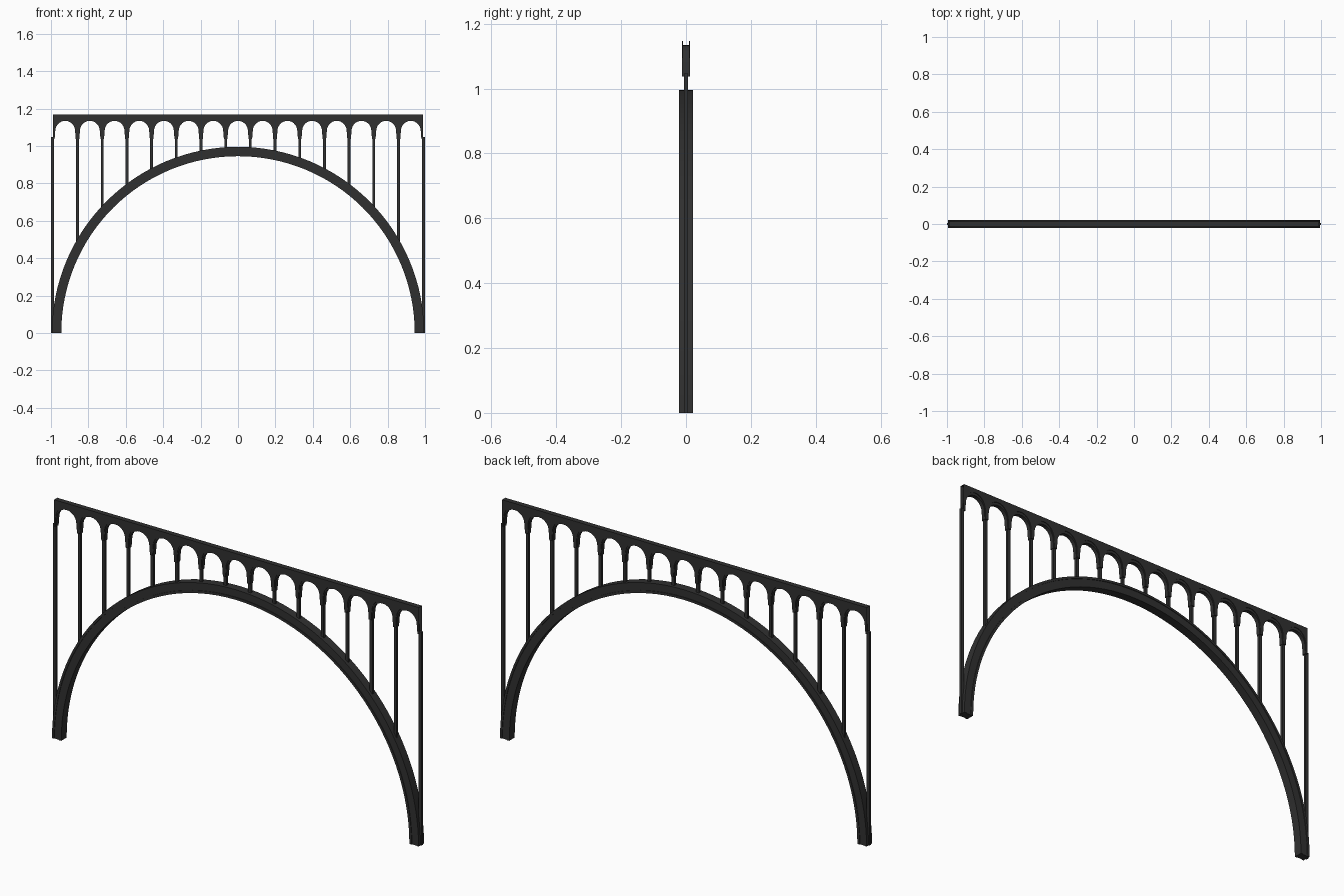
import bpy, bmesh, math

cube = bpy.data.objects.get("Cube")
if cube:
    bpy.data.objects.remove(cube, do_unlink=True)

iron = bpy.data.materials.new("dark_iron")
iron.use_nodes = True
COLOUR = (0.03, 0.03, 0.03, 1)
iron.diffuse_color = COLOUR
iron.node_tree.nodes["Principled BSDF"].inputs["Base Color"].default_value = COLOUR

BAYS = 15
END_X = 0.99
BAY = 2 * END_X / BAYS
DECK_TOP = 1.168
CORBEL_BOTTOM = 1.037
SPRING = 1.08


def finish(name, bm, smooth=False):
    bmesh.ops.recalc_face_normals(bm, faces=bm.faces)
    mesh = bpy.data.meshes.new(name)
    bm.to_mesh(mesh)
    bm.free()
    mesh.materials.append(iron)
    obj = bpy.data.objects.new(name, mesh)
    bpy.context.collection.objects.link(obj)
    if smooth:
        bpy.ops.object.select_all(action='DESELECT')
        obj.select_set(True)
        bpy.context.view_layer.objects.active = obj
        bpy.ops.object.shade_smooth_by_angle(angle=math.radians(30))
    return obj


def arcade_line(half_open, neck, apex, steps=14):
    """Lower edge of the arcade, from one end to the other."""
    line = [(-END_X, CORBEL_BOTTOM)]
    for i in range(BAYS):
        left = -END_X + i * BAY
        mid = left + BAY / 2
        line.append((left + neck, CORBEL_BOTTOM))
        for s in range(steps + 1):
            a = math.pi * (1 - s / steps)
            line.append((mid + half_open * math.cos(a),
                         SPRING + (apex - SPRING) * math.sin(a)))
        line.append((left + BAY - neck, CORBEL_BOTTOM))
    line.append((END_X, CORBEL_BOTTOM))
    return line


def arcade(name, line, y0, y1):
    """Shell with two faces, a soffit and a lid, open at both ends."""
    bm = bmesh.new()
    columns = [[bm.verts.new(p) for p in ((x, y0, z), (x, y1, z),
                                          (x, y1, DECK_TOP), (x, y0, DECK_TOP))]
               for x, z in line]
    for a, b in zip(columns, columns[1:]):
        for k in range(4):
            n = (k + 1) % 4
            bm.faces.new((a[k], a[n], b[n], b[k]))
    finish(name, bm, smooth=True)


# Arcaded deck: a core with a stepped facing plate on each side
CORE_Y, FACE_Y = 0.0095, 0.0125
arcade("deck_core", arcade_line(0.053, 0.0095, 1.134), -CORE_Y, CORE_Y)
facing = arcade_line(0.057, 0.0075, 1.147)
arcade("deck_facing_front", facing, -FACE_Y, -CORE_Y)
arcade("deck_facing_back", facing, CORE_Y, FACE_Y)

# Main arch: flanged section swept around a half circle
half = [(0.945, 0.021), (0.957, 0.021), (0.957, 0.018),
        (0.984, 0.018), (0.984, 0.021), (0.995, 0.021)]
section = half + [(r, -y) for r, y in reversed(half)]
SEGMENTS = 64
bm = bmesh.new()
rings = []
for s in range(SEGMENTS + 1):
    a = math.pi * s / SEGMENTS
    rings.append([bm.verts.new((r * math.cos(a), y, r * math.sin(a)))
                  for r, y in section])
for a, b in zip(rings, rings[1:]):
    for k in range(len(section)):
        n = (k + 1) % len(section)
        bm.faces.new((a[k], a[n], b[n], b[k]))
bm.faces.new(rings[0])
bm.faces.new(rings[-1])
finish("main_arch", bm, smooth=True)

# Slender posts from the arch up to the corbels
POST_X, POST_Y = 0.0075, 0.006
for i in range(BAYS + 1):
    x = -END_X + i * BAY
    if i in (0, BAYS):
        x = math.copysign(1 - POST_X, x)
    foot = math.sqrt(max(0, 0.975 ** 2 - x * x))
    top = CORBEL_BOTTOM + 0.01
    bm = bmesh.new()
    bmesh.ops.create_cube(bm, size=1)
    for v in bm.verts:
        v.co = (x + v.co.x * 2 * POST_X, v.co.y * 2 * POST_Y,
                foot if v.co.z < 0 else top)
    finish("post_%d" % (i + 1), bm)
